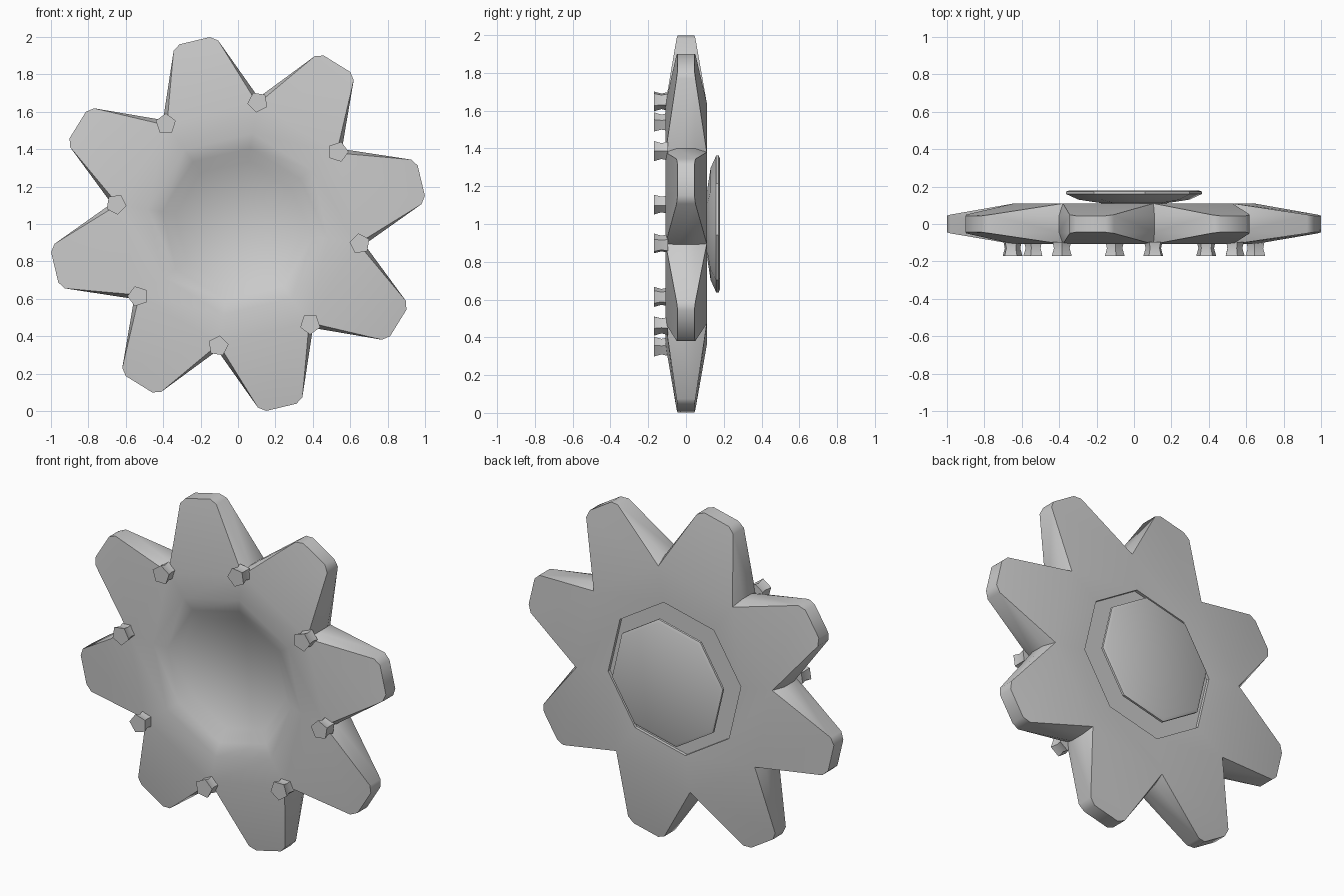
import bpy, bmesh
from math import radians, cos, sin, tau

if "Cube" in bpy.data.objects:
    bpy.data.objects.remove(bpy.data.objects["Cube"])

N = 8
VALLEY0 = radians(80.8)          # direction of first valley
STEP = tau / N
CENTRE_Z = 1.0


def pt(r, a, y):
    return (r * cos(a), y, CENTRE_Z + r * sin(a))


def finish(bm, name, angle=40):
    bmesh.ops.recalc_face_normals(bm, faces=bm.faces)
    me = bpy.data.meshes.new(name)
    bm.to_mesh(me)
    bm.free()
    ob = bpy.data.objects.new(name, me)
    bpy.context.collection.objects.link(ob)
    bpy.ops.object.select_all(action='DESELECT')
    ob.select_set(True)
    bpy.context.view_layer.objects.active = ob
    bpy.ops.object.shade_smooth_by_angle(angle=radians(angle))
    return ob


def ring(bm, r, y):
    return [bm.verts.new(pt(r, VALLEY0 + i * STEP, y)) for i in range(N)]


def bridge(bm, a, b):
    for i in range(len(a)):
        j = (i + 1) % len(a)
        bm.faces.new((a[i], a[j], b[j], b[i]))


def lathe(bm, rings):
    for a, b in zip(rings, rings[1:]):
        bridge(bm, a, b)
    bm.faces.new(rings[-1])


# Toothed wheel: dished front, recessed back
bm = bmesh.new()
front = [ring(bm, r, y) for r, y in
         [(0.65, -0.108), (0.49, -0.10), (0.41, -0.08), (0.34, -0.03)]]
back = [ring(bm, r, y) for r, y in
        [(0.65, 0.11), (0.44, 0.108), (0.44, 0.09)]]
lathe(bm, front)
lathe(bm, back)
valley_f, valley_b = ring(bm, 0.685, -0.045), ring(bm, 0.685, 0.045)

# Tapered teeth between neighbouring valleys
tip = [(0.98, -0.122), (1.007, -0.083), (1.007, 0.083), (0.98, 0.122)]
for i in range(N):
    j = (i + 1) % N
    a = VALLEY0 + (i + 0.5) * STEP
    sides = []
    for y in (-1, 1):
        sides.append([bm.verts.new((u * cos(a) - v * sin(a),
                                    y * (0.05 if u < 1 else 0.044),
                                    CENTRE_Z + u * sin(a) + v * cos(a)))
                      for u, v in tip])
    f, b = sides
    bm.faces.new([front[0][i], *f, front[0][j]])
    bm.faces.new([back[0][i], *b, back[0][j]])
    for k in range(3):
        bm.faces.new((f[k], f[k + 1], b[k + 1], b[k]))
    for c, k in ((i, 0), (j, 3)):
        bm.faces.new((front[0][c], f[k], valley_f[c]))
        bm.faces.new((valley_f[c], f[k], b[k], valley_b[c]))
        bm.faces.new((valley_b[c], b[k], back[0][c]))
finish(bm, "toothed_wheel")

# Shallow cap standing off the back
bm = bmesh.new()
cap = [ring(bm, r, y) for r, y in
       [(0.18, 0.085), (0.18, 0.112), (0.30, 0.13), (0.367, 0.16), (0.367, 0.173), (0.35, 0.18)]]
bm.faces.new(cap[0])
lathe(bm, cap)
finish(bm, "back_cap")

# Five-sided studs at the valleys, flat side outward
for i in range(N):
    a = VALLEY0 + i * STEP
    bm = bmesh.new()
    loops = []
    for r, y in ((0.052, -0.095), (0.044, -0.13), (0.056, -0.17)):
        loops.append([bm.verts.new((0.66 * cos(a) + r * cos(a + tau * (k + 0.5) / 5), y,
                                    CENTRE_Z + 0.66 * sin(a) + r * sin(a + tau * (k + 0.5) / 5)))
                      for k in range(5)])
    bm.faces.new(loops[0])
    lathe(bm, loops)
    finish(bm, f"valley_stud_{i + 1}")
